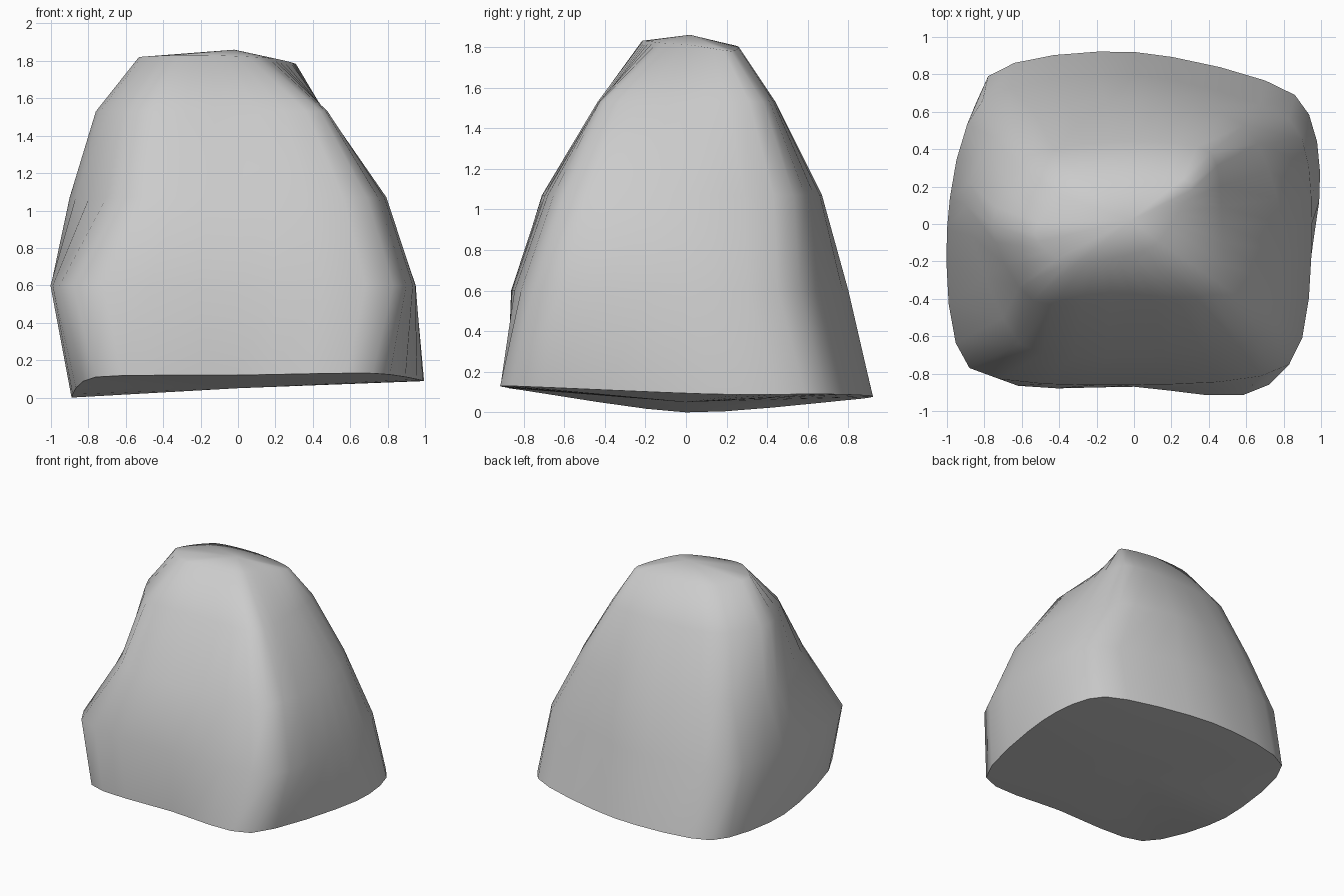
import bpy, bmesh, math
from mathutils import Vector

if "Cube" in bpy.data.objects:
    bpy.data.objects.remove(bpy.data.objects["Cube"])

# Cross-sections, counter-clockwise from the front-left corner:
# FL, front, FR, right, BR, back, BL, left
LEVELS = [
    (0.09, [(-.76, -.81), (0, -.87), (.72, -.86), (.99, .12), (.86, .69), (0, .92), (-.78, .79), (-.89, 0)]),
    (0.60, [(-.88, -.77), (0, -.86), (.83, -.75), (.95, 0), (.83, .56), (0, .80), (-.81, .66), (-1, -.03)]),
    (1.07, [(-.61, -.64), (0, -.70), (.69, -.60), (.79, 0), (.59, .53), (0, .67), (-.66, .54), (-.90, .10)]),
    (1.53, [(-.54, -.41), (0, -.42), (.44, -.40), (.47, 0), (.41, .38), (0, .44), (-.54, .37), (-.76, 0)]),
    (1.81, [(-.36, -.21), (-.14, -.19), (.10, -.12), (.21, .02), (.31, .22), (0, .26), (-.35, .21), (-.53, -.05)]),
]
BASE_DZ = [.02, .03, .04, .0, .0, -.01, -.03, -.09]    # uneven underside rim
TOP_DZ = [.02, .02, .01, 0, -.03, -.01, 0, .01]        # uneven summit rim
STEPS = 4


def ring(points):
    """Rounded closed loop through the control points."""
    out, n = [], len(points)
    for i in range(n):
        a, b, c, d = (points[(i + k) % n] for k in (-1, 0, 1, 2))
        for s in range(STEPS):
            t = s / STEPS
            m0, m1 = (c - a) * .38, (d - b) * .38
            out.append((2*t**3 - 3*t**2 + 1) * b + (t**3 - 2*t**2 + t) * m0
                       + (3*t**2 - 2*t**3) * c + (t**3 - t**2) * m1)
    return out


bm = bmesh.new()
rings = []
for k, (z, pts) in enumerate(LEVELS):
    dz = BASE_DZ if k == 0 else TOP_DZ if k == len(LEVELS) - 1 else [0] * 8
    control = [Vector((x, y, z + d)) for (x, y), d in zip(pts, dz)]
    rings.append([bm.verts.new(p) for p in ring(control)])

# Sides of the boulder
n = len(rings[0])
for low, high in zip(rings, rings[1:]):
    for i in range(n):
        j = (i + 1) % n
        bm.faces.new((low[i], low[j], high[j], high[i]))

# Low summit and nearly flat underside
top = bm.verts.new((-.02, .02, 1.86))
bottom = bm.verts.new((0, 0, .05))
for i in range(n):
    j = (i + 1) % n
    bm.faces.new((rings[-1][i], rings[-1][j], top))
    bm.faces.new((rings[0][j], rings[0][i], bottom))
bmesh.ops.recalc_face_normals(bm, faces=bm.faces)

mesh = bpy.data.meshes.new("boulder")
bm.to_mesh(mesh)
bm.free()
rock = bpy.data.objects.new("boulder", mesh)
bpy.context.collection.objects.link(rock)
bpy.context.view_layer.objects.active = rock
rock.select_set(True)
bpy.ops.object.shade_smooth_by_angle(angle=math.radians(62))
